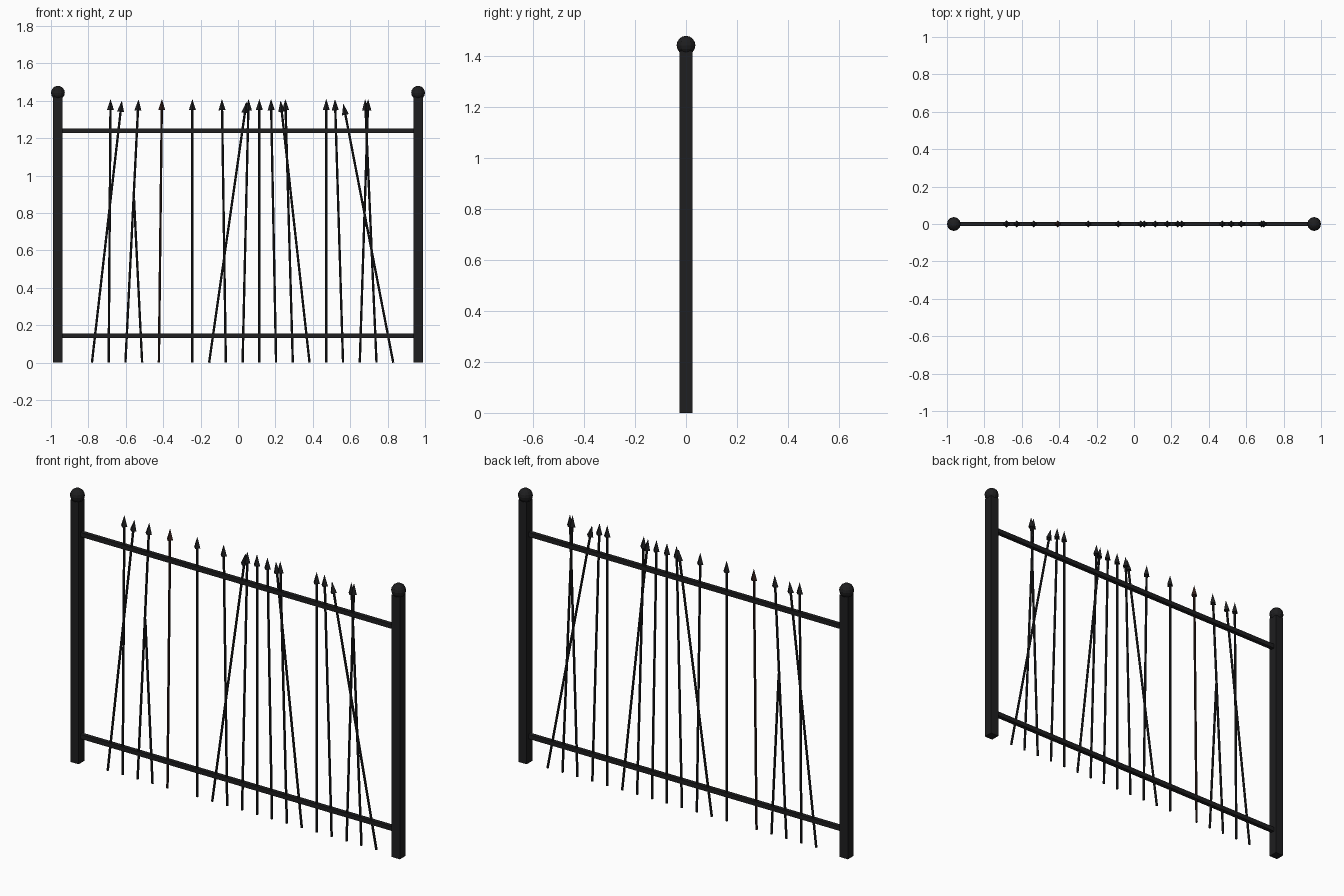
import bpy, math
from mathutils import Matrix

if "Cube" in bpy.data.objects:
    bpy.data.objects.remove(bpy.data.objects["Cube"])


def material(name, rgb):
    m = bpy.data.materials.new(name)
    m.diffuse_color = (*rgb, 1)
    m.use_nodes = True
    m.node_tree.nodes["Principled BSDF"].inputs["Base Color"].default_value = m.diffuse_color
    return m


IRON = material("black_iron", (0.013, 0.013, 0.014))
RUST = material("rusty_iron", (0.03, 0.013, 0.01))


def finish(name, mat):
    ob = bpy.context.object
    ob.name = name
    ob.data.materials.append(mat)
    return ob


def box(name, center, size):
    bpy.ops.mesh.primitive_cube_add(size=1, location=center)
    ob = finish(name, IRON)
    ob.data.transform(Matrix.Diagonal((*size, 1)))
    return ob


# Posts with ball finials
for side, sx in (("left", -1), ("right", 1)):
    x = sx * 0.963
    box(side + "_post", (x, 0, 0.71), (0.05, 0.05, 1.42))
    bpy.ops.mesh.primitive_uv_sphere_add(segments=12, ring_count=8, radius=0.037,
                                         location=(x, 0, 1.443))
    finish(side + "_post_ball", IRON)

# Horizontal rails
for name, z in (("bottom_rail", 0.145), ("top_rail", 1.24)):
    box(name, (0, 0, z), (1.92, 0.022, 0.024))

# Pickets: slot index -> sideways offset of the tip; two slots are empty
LEAN = {0: 0.16, 1: 0.01, 2: 0.07, 3: -0.07, 4: 0.016, 6: 0, 7: 0.2, 8: -0.021,
        9: 0.032, 10: 0, 11: -0.027, 12: -0.04, 13: -0.155, 14: 0, 15: -0.043,
        16: 0.045, 17: -0.061, 18: -0.267}
LENGTH, HEAD = 1.41, 0.06
BROKEN = 3

for i, lean in LEAN.items():
    mat = RUST if i == 4 else IRON
    x = -0.781 + 0.0895 * i
    tilt = Matrix.Translation((x, 0, 0)) @ Matrix.Rotation(math.asin(lean / LENGTH), 4, 'Y')
    rod = 0.88 if i == BROKEN else LENGTH - HEAD
    bpy.ops.mesh.primitive_cylinder_add(vertices=8, radius=0.0062, depth=rod)
    ob = finish(f"picket_{i}", mat)
    ob.matrix_world = tilt @ Matrix.Translation((0, 0, rod / 2))
    # Spear head, missing on the snapped picket
    if i != BROKEN:
        bpy.ops.mesh.primitive_cone_add(vertices=4, radius1=0.019, radius2=0, depth=HEAD)
        ob = finish(f"spear_head_{i}", mat)
        ob.matrix_world = tilt @ Matrix.Translation((0, 0, LENGTH - HEAD / 2))
